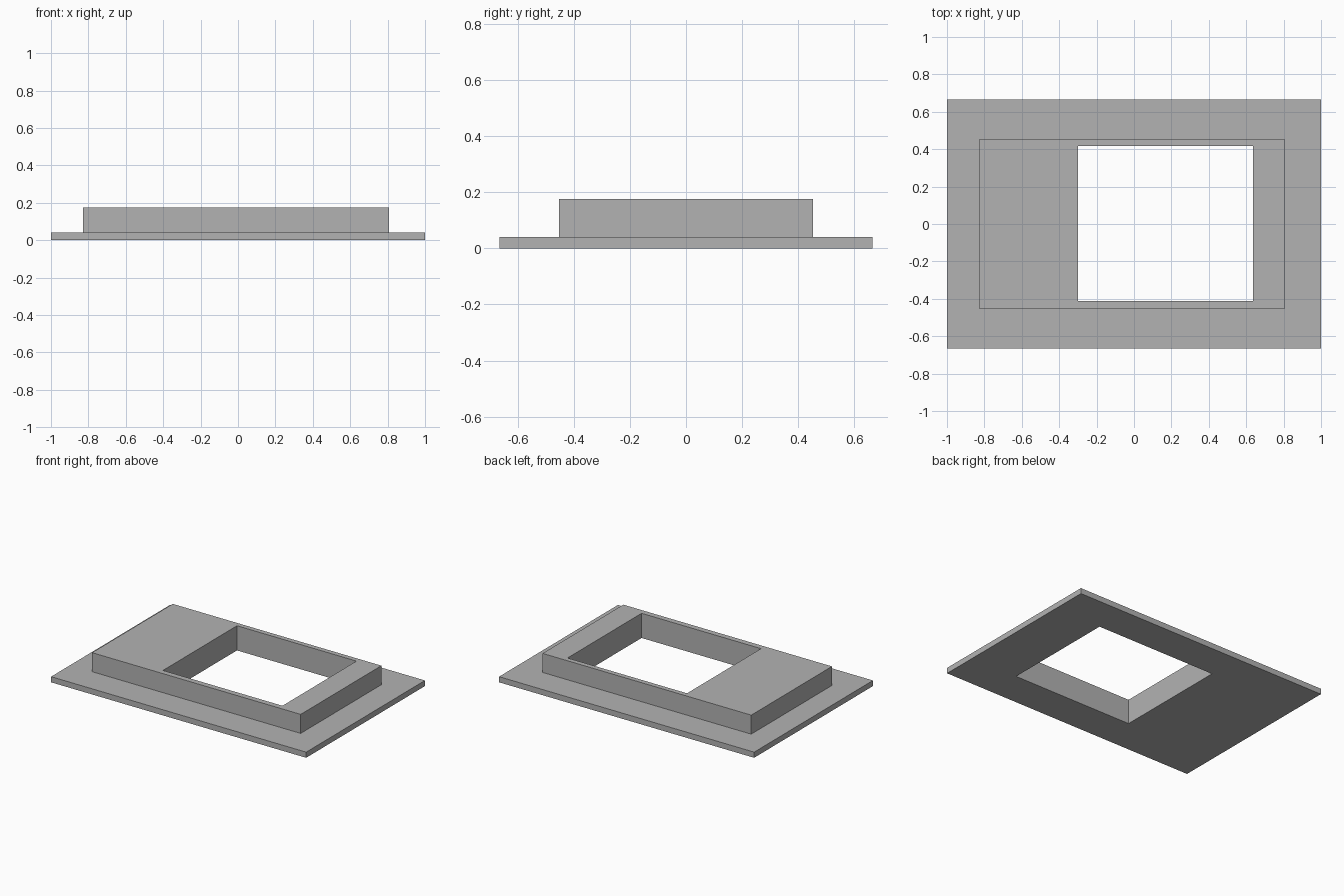
import bpy
import bmesh

cube = bpy.data.objects.get("Cube")
if cube:
    bpy.data.objects.remove(cube, do_unlink=True)

# Single flat grey
grey = bpy.data.materials.new("plain grey")
grey.use_nodes = True
colour = (0.45, 0.45, 0.45, 1)
grey.diffuse_color = colour
grey.node_tree.nodes["Principled BSDF"].inputs["Base Color"].default_value = colour

# Rectangles as x min, x max, y min, y max
plate = (-1.0, 1.0, -0.665, 0.665)
collar = (-0.828, 0.808, -0.452, 0.452)
opening = (-0.30, 0.637, -0.412, 0.417)
plate_top, collar_top = 0.04, 0.175


def rectangle_loop(bm, rect, z):
    x0, x1, y0, y1 = rect
    return [bm.verts.new((x, y, z))
            for x, y in ((x0, y0), (x1, y0), (x1, y1), (x0, y1))]


# Stepped frame: the cross-section runs around the opening as a closed band
bm = bmesh.new()
section = [(opening, 0), (plate, 0), (plate, plate_top),
           (collar, plate_top), (collar, collar_top), (opening, collar_top)]
loops = [rectangle_loop(bm, rect, z) for rect, z in section]
for k, lower in enumerate(loops):
    upper = loops[(k + 1) % len(loops)]
    for i in range(4):
        j = (i + 1) % 4
        bm.faces.new((lower[i], lower[j], upper[j], upper[i]))
bmesh.ops.recalc_face_normals(bm, faces=bm.faces)

mesh = bpy.data.meshes.new("stepped_frame")
bm.to_mesh(mesh)
bm.free()
mesh.materials.append(grey)
frame = bpy.data.objects.new("stepped_frame", mesh)
bpy.context.collection.objects.link(frame)
